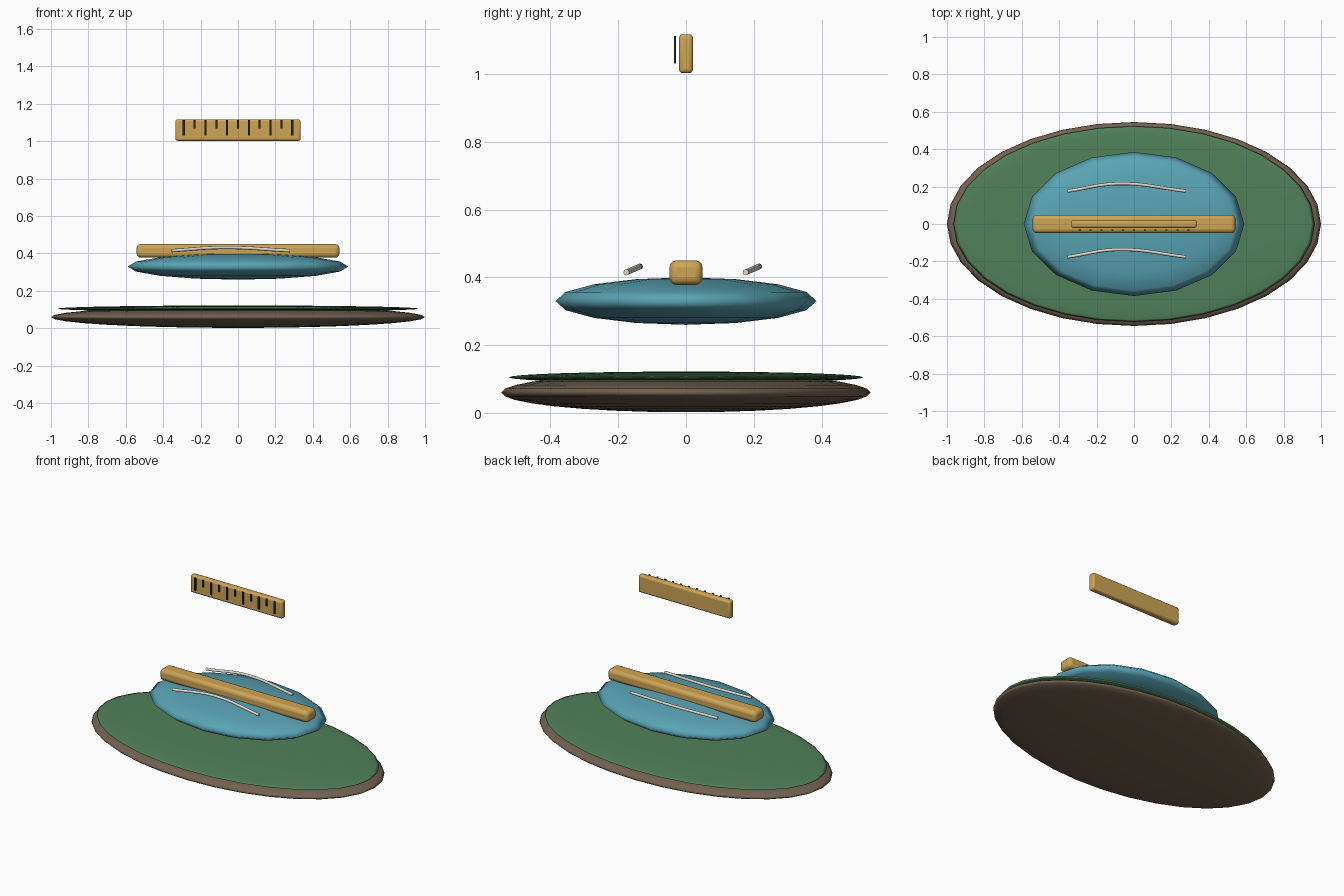
import bpy

if "Cube" in bpy.data.objects:
    bpy.data.objects.remove(bpy.data.objects["Cube"])


def material(name, rgb):
    m = bpy.data.materials.new(name)
    m.diffuse_color = (*rgb, 1)
    m.use_nodes = True
    m.node_tree.nodes["Principled BSDF"].inputs["Base Color"].default_value = m.diffuse_color
    return m


SOIL = material("soil", (0.17, 0.12, 0.08))
GRASS = material("grass", (0.08, 0.22, 0.10))
BLUE = material("blue", (0.10, 0.37, 0.46))
WOOD = material("wood", (0.62, 0.38, 0.09))
DARK = material("dark", (0.02, 0.02, 0.02))
PALE = material("pale", (0.75, 0.72, 0.62))


def disc(name, z, half, segments, rings, mat):
    """Flattened smooth ellipsoid."""
    bpy.ops.mesh.primitive_uv_sphere_add(segments=segments, ring_count=rings,
                                         radius=1, location=(0, 0, z))
    ob = bpy.context.object
    ob.name = name
    ob.scale = half
    bpy.ops.object.transform_apply(location=False, rotation=False, scale=True)
    bpy.ops.object.shade_smooth()
    ob.data.materials.append(mat)


def box(name, loc, size, mat, bevel=0):
    bpy.ops.mesh.primitive_cube_add(size=1, location=loc)
    ob = bpy.context.object
    ob.name = name
    ob.scale = size
    bpy.ops.object.transform_apply(location=False, rotation=False, scale=True)
    ob.data.materials.append(mat)
    if bevel:
        mod = ob.modifiers.new("bevel", 'BEVEL')
        mod.width = bevel
        mod.segments = 3
        bpy.ops.object.shade_smooth_by_angle()


def ripple(name, y):
    """Thin capped tube bowing towards +y."""
    cu = bpy.data.curves.new(name, 'CURVE')
    cu.dimensions = '3D'
    cu.bevel_depth = 0.009
    cu.bevel_resolution = 2
    cu.use_fill_caps = True
    sp = cu.splines.new('BEZIER')
    sp.bezier_points.add(2)
    pts = [(-0.355, y, 0.415), (-0.08, y + 0.04, 0.432), (0.278, y, 0.415)]
    for bp, co in zip(sp.bezier_points, pts):
        bp.co = co
        bp.handle_left_type = bp.handle_right_type = 'AUTO'
    ob = bpy.data.objects.new(name, cu)
    bpy.context.collection.objects.link(ob)
    cu.materials.append(PALE)


# Ground island and pond
disc("soil_base", 0.06, (1.0, 0.545, 0.058), 32, 16, SOIL)
disc("grass_top", 0.105, (0.965, 0.523, 0.017), 32, 16, GRASS)
disc("pond", 0.33, (0.59, 0.385, 0.07), 16, 8, BLUE)

# Plank across the pond, ripples either side
box("plank", (0, 0, 0.414), (1.084, 0.098, 0.073), WOOD, 0.022)
ripple("ripple_back", 0.176)
ripple("ripple_front", -0.176)

# Floating ruler with alternating tick marks
box("ruler", (0, 0, 1.06), (0.67, 0.042, 0.115), WOOD, 0.012)
for i in range(11):
    length = 0.045 if i % 2 else 0.082
    box(f"tick_{i}", (-0.29 + 0.058 * i, -0.032, 1.113 - length / 2),
        (0.011, 0.006, length), DARK)
